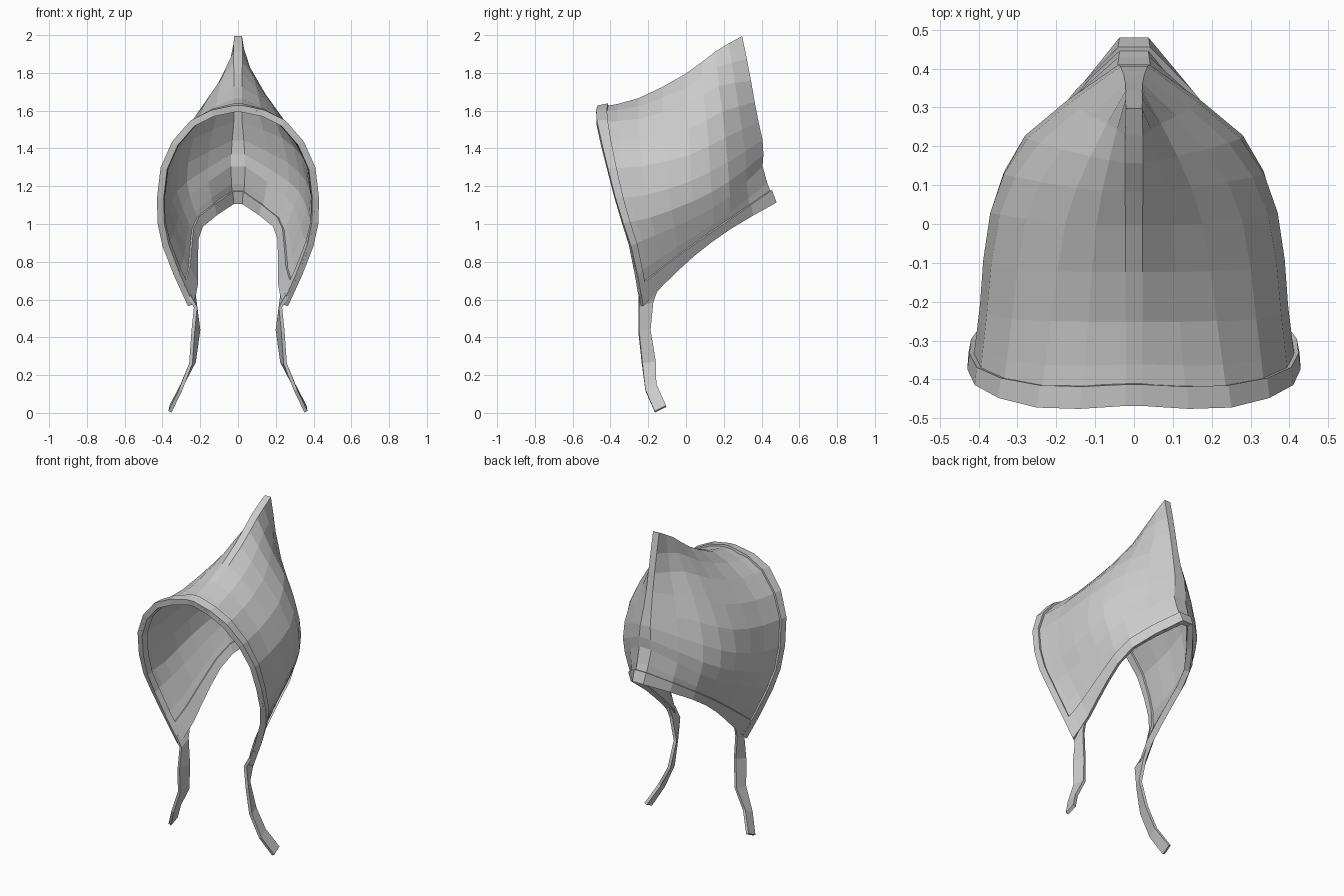
import bpy
from mathutils import Vector

if "Cube" in bpy.data.objects:
    bpy.data.objects.remove(bpy.data.objects["Cube"])

# Right-half cross-sections, ridge to lower edge, ordered front to back
SECTIONS = [
    [(.02, -.465, 1.61), (.22, -.475, 1.55), (.375, -.43, 1.35), (.412, -.36, 1.08), (.375, -.29, .86), (.25, -.235, .57)],
    [(.02, -.25, 1.66), (.19, -.25, 1.57), (.355, -.24, 1.36), (.39, -.2, 1.1), (.34, -.16, .92), (.225, -.13, .68)],
    [(.02, 0, 1.79), (.155, 0, 1.65), (.32, .02, 1.42), (.365, .03, 1.18), (.31, .05, 1.02), (.225, .04, .84)],
    [(.02, .16, 1.91), (.095, .17, 1.75), (.22, .2, 1.51), (.275, .22, 1.28), (.255, .23, 1.13), (.2, .23, .98)],
    [(.018, .295, 1.99), (.018, .335, 1.78), (.022, .37, 1.58), (.035, .405, 1.41), (.04, .402, 1.29), (.03, .465, 1.11)],
]


def spline(pts, t):
    """Catmull-Rom curve through the points, t from 0 to 1."""
    n = len(pts) - 1
    i = min(int(t * n), n - 1)
    f = t * n - i
    b, c = Vector(pts[i]), Vector(pts[i + 1])
    a = Vector(pts[i - 1]) if i > 0 else 2 * b - c
    d = Vector(pts[i + 2]) if i + 2 <= n else 2 * c - b
    return .5 * (2 * b + (c - a) * f + (2 * a - 5 * b + 4 * c - d) * f * f
                 + (3 * b - a - 3 * c + d) * f ** 3)


def surf(u, v, side=1):
    p = spline([spline(s, v) for s in SECTIONS], u)
    return Vector((p.x * side, p.y, p.z))


def sheet(name, grid, thickness, extra=()):
    """Thick cloth from rows of points, plus optional index faces."""
    w = len(grid[0])
    faces = [(r * w + j, (r + 1) * w + j, (r + 1) * w + j + 1, r * w + j + 1)
             for r in range(len(grid) - 1) for j in range(w - 1)]
    me = bpy.data.meshes.new(name)
    me.from_pydata([p for row in grid for p in row], [], faces + list(extra))
    ob = bpy.data.objects.new(name, me)
    bpy.context.collection.objects.link(ob)
    m = ob.modifiers.new("thickness", 'SOLIDIFY')
    m.thickness, m.offset = thickness, 0
    return ob


NU, NV = 8, 9
us = [i / NU for i in range(NU + 1)]
vs = [i / NV for i in range(NV + 1)]


def across(u):
    """Section from the right lower edge over the ridge to the left."""
    return [surf(u, v) for v in reversed(vs)] + [surf(u, v, -1) for v in vs]


# Hood shell, closed down the back by a narrow seam strip
w = 2 * (NV + 1)
last = NU * w
seam = [(last + j, last + w - 1 - j, last + w - 2 - j, last + j + 1) for j in range(NV)]
sheet("hood", [across(u) for u in us], .012, seam)

# Trim around the face opening
sheet("face_trim", [across(0), across(.065)], .036)

# Trim along the neck edge, wrapping round the back
path = [(u, 1) for u in us] + [(u, -1) for u in reversed(us)]
sheet("neck_trim", [[surf(u, v, s) for u, s in path] for v in (.93, 1)], .034)

# Chin ties: front and back edge of each ribbon
FRONT = [(.26, -.25, .62), (.225, -.25, .56), (.238, -.25, .43), (.25, -.232, .26), (.305, -.215, .12), (.36, -.165, .006)]
BACK = [(.235, -.15, .66), (.228, -.175, .59), (.208, -.19, .44), (.232, -.162, .27), (.295, -.157, .15), (.355, -.105, .035)]
for label, s in (("right", 1), ("left", -1)):
    sheet(label + "_tie", [[Vector((x * s, y, z)) for x, y, z in edge]
                           for edge in (FRONT, BACK)], .018)
